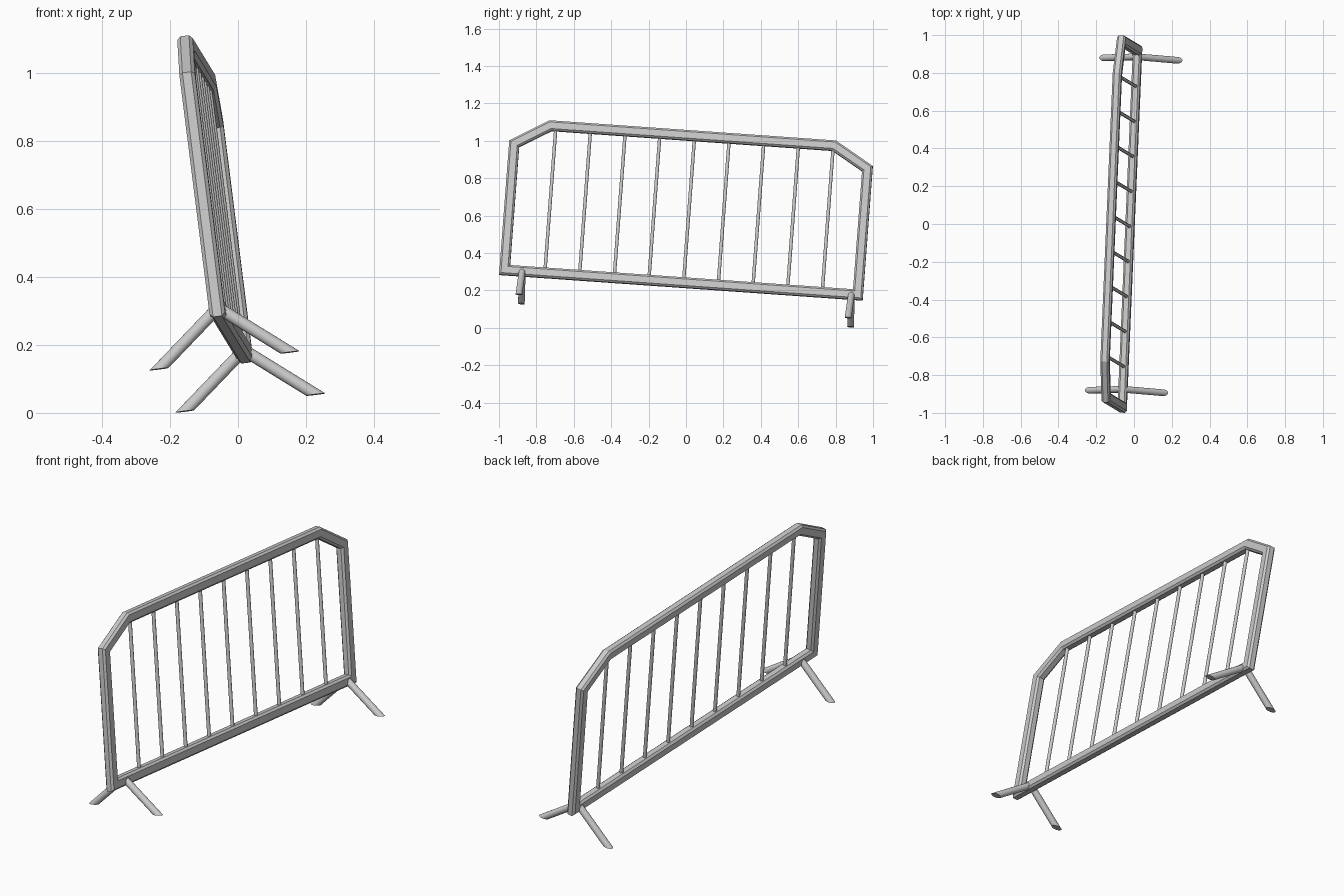
import bpy, bmesh, math
from mathutils import Vector, Matrix

if "Cube" in bpy.data.objects:
    bpy.data.objects.remove(bpy.data.objects["Cube"])

# Tilted barrier axes: u along the length, v up the panel, w through the panel
u = Vector((0.043, 1, -0.0705)).normalized()
v = Vector((-0.126, 0.075, 1))
v = (v - u * v.dot(u)).normalized()
w = u.cross(v)
O = Vector((-0.019, -0.027, 0.22))
FRAME = Matrix((w, u, v)).transposed().to_4x4()
FRAME.translation = O


def finish(name, bm, smooth):
    bmesh.ops.recalc_face_normals(bm, faces=bm.faces)
    me = bpy.data.meshes.new(name)
    bm.to_mesh(me)
    bm.free()
    ob = bpy.data.objects.new(name, me)
    ob.matrix_world = FRAME
    bpy.context.collection.objects.link(ob)
    if smooth:
        for p in me.polygons:
            p.use_smooth = len(p.vertices) == 4
    return ob


def sweep_tube(name, start, end, r, cut_end=None, n=16):
    """Round tube; cut_end slices the far end flat at that local height."""
    a, b = Vector(start), Vector(end)
    d = (b - a).normalized()
    s = d.orthogonal().normalized()
    t = d.cross(s)
    bm = bmesh.new()
    rings = [[], []]
    for i in range(n):
        g = 2 * math.pi * i / n
        off = r * (s * math.cos(g) + t * math.sin(g))
        tip = b + off
        if cut_end is not None:
            tip += d * ((cut_end - tip.z) / d.z)
        rings[0].append(bm.verts.new(a + off))
        rings[1].append(bm.verts.new(tip))
    for i in range(n):
        j = (i + 1) % n
        bm.faces.new((rings[0][i], rings[0][j], rings[1][j], rings[1][i]))
    bm.faces.new(rings[0])
    bm.faces.new(rings[1])
    return finish(name, bm, True)


# Outer frame: chamfered rectangular tube mitred around the outline
outline = [Vector(p) for p in ((-.975, -.005), (.975, -.005), (.975, .72),
                               (.768, .843), (-.768, .843), (-.975, .72))]
W, T, c = 0.055, 0.023, 0.010
section = [(c, -T), (W - c, -T), (W, c - T), (W, T - c),
           (W - c, T), (c, T), (0, T - c), (0, c - T)]
bm = bmesh.new()
rings = []
for k, p in enumerate(outline):
    e1 = (p - outline[k - 1]).normalized()
    e2 = (outline[(k + 1) % 6] - p).normalized()
    n1, n2 = Vector((-e1.y, e1.x)), Vector((-e2.y, e2.x))
    mitre = (n1 + n2) / (1 + n1.dot(n2))
    rings.append([bm.verts.new((b, *(p + mitre * a))) for a, b in section])
for k in range(6):
    A, B = rings[k], rings[(k + 1) % 6]
    for i in range(8):
        j = (i + 1) % 8
        bm.faces.new((A[i], A[j], B[j], B[i]))
finish("outer_frame", bm, False)

# Nine upright bars
for i in range(9):
    y = (i - 4) * 0.186 + 0.012
    sweep_tube(f"upright_bar_{i + 1}", (0, y, .025), (0, y, .81), .0092, n=12)

# Two pairs of splayed feet with ends cut level with the panel
for end, y in (("near", -.853), ("far", .913)):
    for side, sx in (("left", -1), ("right", 1)):
        sweep_tube(f"{end}_foot_{side}", (0, y, .029),
                   (sx * .194, y, -.128), .0178, cut_end=-.128, n=20)
